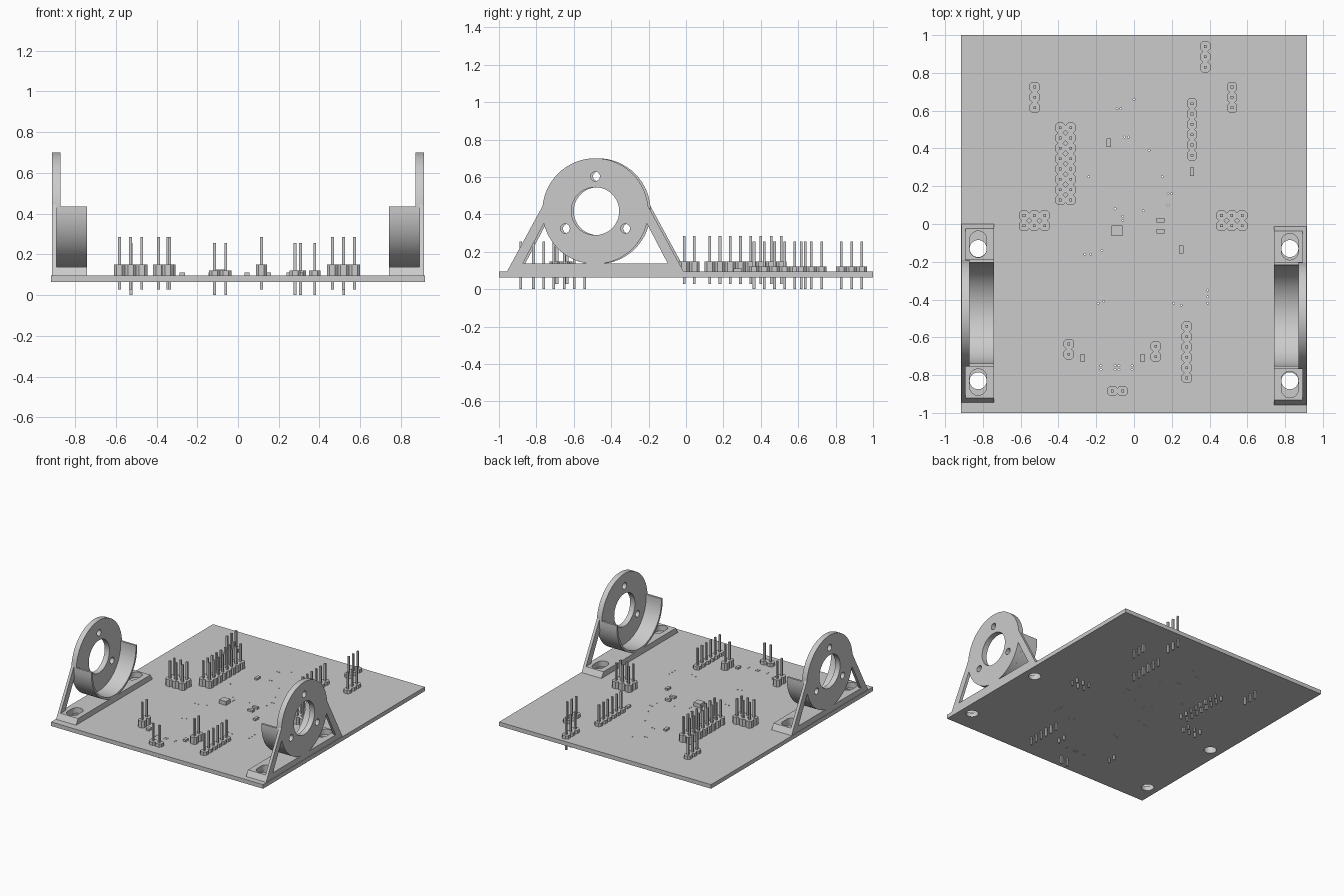
import bpy, bmesh
from math import sin, cos, pi, radians

cube = bpy.data.objects.get("Cube")
if cube:
    bpy.data.objects.remove(cube, do_unlink=True)

grey = bpy.data.materials.new("plain_grey")
grey.use_nodes = True
grey.diffuse_color = (0.6, 0.6, 0.6, 1)
grey.node_tree.nodes["Principled BSDF"].inputs["Base Color"].default_value = (0.6, 0.6, 0.6, 1)

BOTTOM, TOP = 0.063, 0.095      # faces of the board
PITCH = 0.0547                  # pin spacing


def prism(bm, pts, lo, hi, axis="z"):
    """Extrude a 2D outline along z, or along x with the outline in y and z."""
    def place(a, b, h):
        return (h, a, b) if axis == "x" else (a, b, h)
    low = [bm.verts.new(place(a, b, lo)) for a, b in pts]
    high = [bm.verts.new(place(a, b, hi)) for a, b in pts]
    bm.faces.new(low)
    bm.faces.new(high)
    n = len(pts)
    for i in range(n):
        j = (i + 1) % n
        bm.faces.new((low[i], low[j], high[j], high[i]))


def rect(x, y, w, d):
    return [(x - w / 2, y - d / 2), (x + w / 2, y - d / 2),
            (x + w / 2, y + d / 2), (x - w / 2, y + d / 2)]


def arc(x, y, r, start=0, end=360, n=48):
    count = n if end - start == 360 else n + 1
    angles = [radians(start + (end - start) * i / n) for i in range(count)]
    return [(x + r * cos(a), y + r * sin(a)) for a in angles]


def make(name, bm, smooth=False):
    bmesh.ops.recalc_face_normals(bm, faces=bm.faces)
    mesh = bpy.data.meshes.new(name)
    bm.to_mesh(mesh)
    bm.free()
    mesh.materials.append(grey)
    ob = bpy.data.objects.new(name, mesh)
    bpy.context.collection.objects.link(ob)
    if smooth:
        shade(ob)
    return ob


def select(ob):
    bpy.ops.object.select_all(action="DESELECT")
    ob.select_set(True)
    bpy.context.view_layer.objects.active = ob


def shade(ob):
    select(ob)
    bpy.ops.object.shade_smooth_by_angle(angle=radians(30))


def cut(ob, outlines, lo, hi, axis="z"):
    """Cut outlines through an object and drop the cutter."""
    bm = bmesh.new()
    for pts in outlines:
        prism(bm, pts, lo, hi, axis)
    cutter = make("cutter", bm)
    cutter.hide_render = True
    mod = ob.modifiers.new("holes", "BOOLEAN")
    mod.operation = "DIFFERENCE"
    mod.solver = "EXACT"
    mod.object = cutter
    select(ob)
    bpy.ops.object.modifier_apply(modifier=mod.name)
    bpy.data.objects.remove(cutter, do_unlink=True)
    shade(ob)


# Circuit board with mounting holes and small vias
bm = bmesh.new()
prism(bm, rect(0, 0, 1.834, 2), BOTTOM, TOP)
board = make("board", bm)
holes = [arc(s * 0.825, y, 0.045, n=32) for s in (-1, 1) for y in (-0.13, -0.83)]
vias = [(-0.09, 0.61), (-0.07, 0.61), (0, 0.66), (-0.05, 0.46), (-0.03, 0.46),
        (0.08, 0.39), (-0.24, 0.25), (0.15, 0.25), (0.18, 0.16), (0.2, 0.16),
        (0.18, 0.1), (-0.1, 0.08), (-0.06, 0.04), (-0.06, 0.02), (0.05, 0.07),
        (-0.26, -0.16), (-0.23, -0.16), (-0.17, -0.14), (-0.19, -0.42),
        (-0.16, -0.41), (0.21, -0.42), (0.25, -0.43)]
vias += [(0.39, -0.35 - 0.035 * i) for i in range(3)]
vias += [(x, y) for x in (-0.175, -0.1, -0.08, -0.01) for y in (-0.75, -0.77)]
cut(board, holes + [arc(x, y, 0.005, n=8) for x, y in vias], 0, 0.2)

# Chips and small components
chips = [(-0.09, -0.035, 0.06, 0.055), (-0.133, 0.43, 0.024, 0.044),
         (0.307, 0.277, 0.022, 0.044), (0.14, 0.02, 0.044, 0.022),
         (0.14, -0.038, 0.044, 0.024), (0.25, -0.135, 0.022, 0.04),
         (-0.273, -0.71, 0.028, 0.038), (0.045, -0.71, 0.025, 0.036)]
for i, (x, y, w, d) in enumerate(chips):
    bm = bmesh.new()
    prism(bm, rect(x, y, w, d), TOP, TOP + (0.03 if i == 0 else 0.015))
    make("main_chip" if i == 0 else "small_component", bm)


# Pin headers: a chamfered block and a square pin for each position
def header(name, x, y, cols, rows, tall):
    body, tip, tail = (0.149, 0.285, 0.027) if tall else (0.121, 0.255, 0.0)
    h = PITCH / 2
    bm = bmesh.new()
    for c in range(cols):
        for r in range(rows):
            px, py = x + c * PITCH, y - r * PITCH
            k = h * 0.5
            block = [(-h, -k), (-k, -h), (k, -h), (h, -k),
                     (h, k), (k, h), (-k, h), (-h, k)]
            prism(bm, [(px + a, py + b) for a, b in block], TOP, body)
            prism(bm, rect(px, py, 0.014, 0.014), tail, tip)
    make(name, bm)


header("rear_header", 0.377, 0.94, 1, 3, False)
header("right_servo_header", -0.526, 0.725, 1, 3, False)
header("left_servo_header", 0.519, 0.725, 1, 3, False)
header("double_row_header", -0.39, 0.51, 2, 8, True)
header("left_long_header", 0.307, 0.637, 1, 6, False)
header("right_block_header", -0.582, 0.045, 3, 2, True)
header("left_block_header", 0.463, 0.045, 3, 2, True)
header("front_right_header", -0.345, -0.635, 1, 2, True)
header("front_left_header", 0.115, -0.648, 1, 2, True)
header("front_header", -0.115, -0.884, 2, 1, False)
header("front_long_header", 0.28, -0.542, 1, 6, False)


# Motor mounts, one on each side
def mount(side, s, cy):
    cz, R = 0.417, 0.283
    inner, face, leg_in, outer = (s * v for v in (0.74, 0.871, 0.891, 0.913))

    # Round face plate with a shaft opening and three screw holes
    bm = bmesh.new()
    prism(bm, arc(cy, cz, R, n=64), face, outer, "x")
    plate = make(side + "_motor_plate", bm)
    openings = [arc(cy, cz, 0.128)]
    for a in (90, 210, 330):
        t = radians(a)
        openings.append(arc(cy + 0.186 * cos(t), cz + 0.186 * sin(t), 0.025, n=20))
    cut(plate, openings, s * 0.8, s, "x")

    # Half-round cradle
    lip = cz + 0.018
    bm = bmesh.new()
    r = R - 0.016
    outline = [(cy - R, lip)] + arc(cy, cz, R, 180, 360, 40) + [(cy + R, lip), (cy + r, lip)]
    outline += arc(cy, cz, r, 180, 360, 40)[::-1] + [(cy - r, lip)]
    prism(bm, outline, inner, face, "x")
    make(side + "_motor_cradle", bm, True)

    # Base with sloped ends and two slots
    bm = bmesh.new()
    prism(bm, [(cy - 0.472, TOP), (cy + 0.472, TOP), (cy + 0.448, 0.138),
               (cy - 0.448, 0.138)], inner, outer, "x")
    base = make(side + "_mount_base", bm)
    slots = []
    for e in (-1, 1):
        y = cy + e * 0.365
        slots.append(arc(s * 0.825, y + 0.025, 0.045, 0, 180, 16)
                     + arc(s * 0.825, y - 0.025, 0.045, 180, 360, 16))
    cut(base, slots, 0.08, 0.2)

    # Slanted side struts
    for e, end in ((-1, "front"), (1, "rear")):
        bm = bmesh.new()
        strut = [(0.472, TOP), (0.279, 0.45), (0.25, 0.40), (0.387, 0.138), (0.387, TOP)]
        prism(bm, [(cy + e * a, z) for a, z in strut], leg_in, outer, "x")
        make(side + "_" + end + "_strut", bm)


mount("left", 1, -0.485)
mount("right", -1, -0.472)
